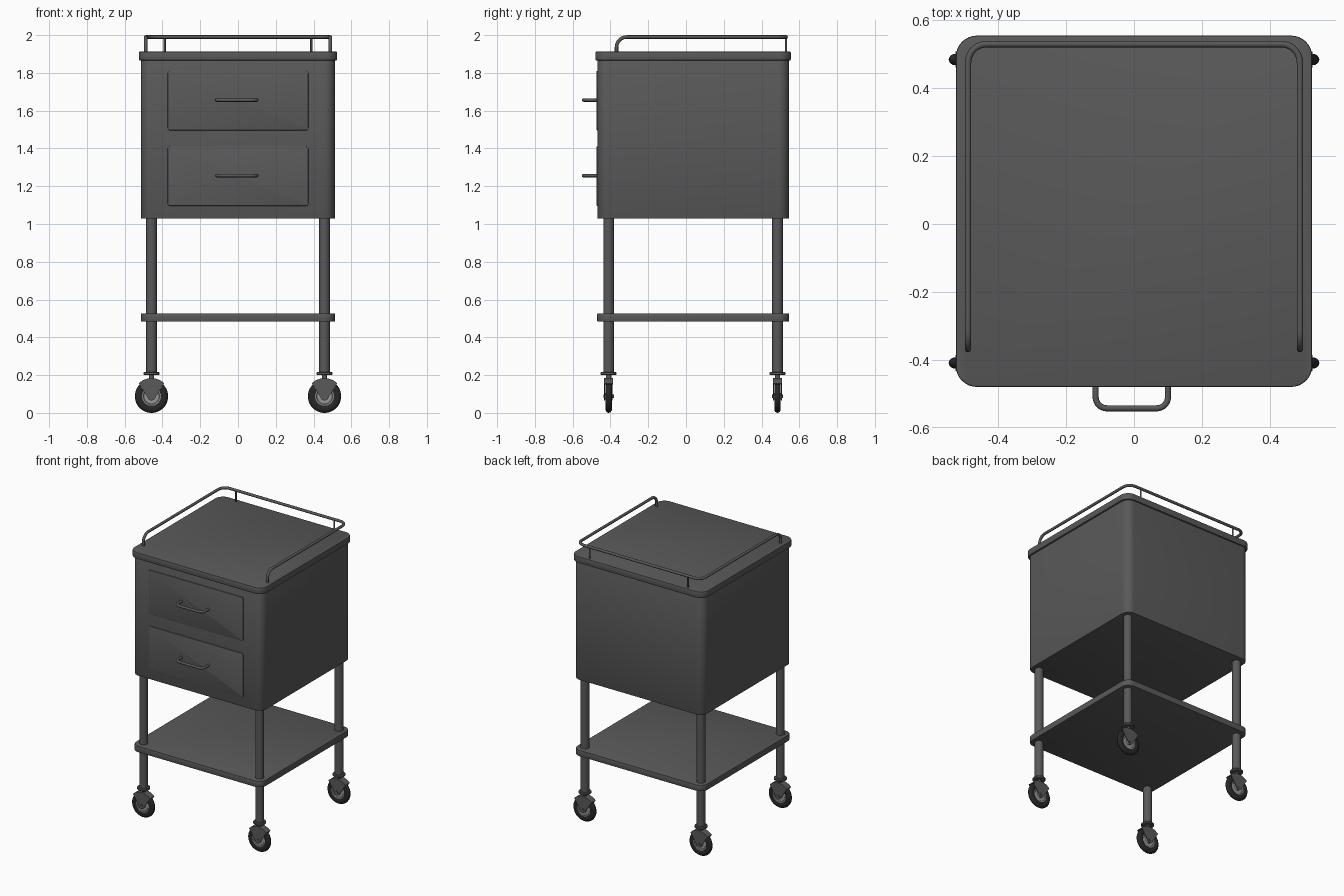
import bpy, bmesh
from math import sin, cos, pi, radians
from mathutils import Vector, Matrix

if "Cube" in bpy.data.objects:
    bpy.data.objects.remove(bpy.data.objects["Cube"])

CY = 0.0375            # centre of the cabinet in y
LX, LY = 0.458, 0.447  # leg offsets from the cabinet centre


def material(name, v):
    m = bpy.data.materials.new(name)
    m.diffuse_color = (v, v, v, 1)
    m.use_nodes = True
    m.node_tree.nodes["Principled BSDF"].inputs["Base Color"].default_value = m.diffuse_color
    return m


BODY = material("dark_grey_paint", 0.1)
TYRE = material("black_rubber", 0.02)
HUB = material("light_grey_metal", 0.3)


def finish(name, bm, mat=BODY, loc=(0, 0, 0)):
    bmesh.ops.recalc_face_normals(bm, faces=bm.faces)
    me = bpy.data.meshes.new(name)
    bm.to_mesh(me)
    bm.free()
    me.materials.append(mat)
    ob = bpy.data.objects.new(name, me)
    ob.location = loc
    bpy.context.collection.objects.link(ob)
    bpy.ops.object.select_all(action='DESELECT')
    bpy.context.view_layer.objects.active = ob
    ob.select_set(True)
    bpy.ops.object.shade_smooth_by_angle(angle=radians(35))
    return ob


def rounded_rect(x0, x1, y0, y1, r, n=8):
    pts = []
    for i, (cx, cy) in enumerate([(x1 - r, y1 - r), (x0 + r, y1 - r), (x0 + r, y0 + r), (x1 - r, y0 + r)]):
        for k in range(n + 1):
            a = (i + k / n) * pi / 2
            pts.append((cx + r * cos(a), cy + r * sin(a)))
    return pts


def prism(name, pts, axis, a, b, bevel=0.0, loc=(0, 0, 0)):
    """Extrude a 2D outline from a to b along z or y."""
    bm = bmesh.new()
    put = (lambda p, d: (p[0], p[1], d)) if axis == 'z' else (lambda p, d: (p[0], d, p[1]))
    f = bm.faces.new([bm.verts.new(put(p, a)) for p in pts])
    ext = bmesh.ops.extrude_face_region(bm, geom=[f], use_keep_orig=True)
    moved = [g for g in ext['geom'] if isinstance(g, bmesh.types.BMVert)]
    bmesh.ops.translate(bm, verts=moved, vec=Vector(put((0, 0), b - a)))
    if bevel:
        rims = [e for e in bm.edges if any(len(q.verts) == len(pts) for q in e.link_faces)]
        bmesh.ops.bevel(bm, geom=rims, offset=bevel, segments=2, profile=0.5, affect='EDGES')
    return finish(name, bm, loc=loc)


def lathe(name, profile, loc, axis='z', mat=BODY, n=40, closed=False):
    """Spin (radius, height) points around z, or around y."""
    bm = bmesh.new()
    vs = [bm.verts.new((r, 0, h)) for r, h in profile]
    es = [bm.edges.new(p) for p in zip(vs, vs[1:])]
    if closed:
        es.append(bm.edges.new((vs[-1], vs[0])))
    bmesh.ops.spin(bm, geom=vs + es, cent=(0, 0, 0), axis=(0, 0, 1), angle=2 * pi, steps=n)
    bmesh.ops.remove_doubles(bm, verts=bm.verts, dist=1e-5)
    if axis == 'y':
        bm.transform(Matrix.Rotation(pi / 2, 4, 'X'))
    return finish(name, bm, mat, loc)


def rod(name, x, y, z0, z1, r, n=24):
    return lathe(name, [(0, z0), (r, z0), (r, z1), (0, z1)], (x, y, 0), n=n)


def tube(name, corners, fillet, r, n=8):
    """Round bar along a path with rounded right-angle corners."""
    P = [Vector(c) for c in corners]
    path = [P[0]]
    for p, q, s in zip(P, P[1:], P[2:]):
        u, v = (p - q).normalized(), (s - q).normalized()
        c = q + (u + v) * fillet
        for k in range(n + 1):
            t = k / n * pi / 2
            path.append(c - v * fillet * cos(t) - u * fillet * sin(t))
    path.append(P[-1])
    cu = bpy.data.curves.new(name, 'CURVE')
    cu.dimensions = '3D'
    cu.bevel_depth, cu.bevel_resolution, cu.use_fill_caps = r, 4, True
    sp = cu.splines.new('POLY')
    sp.points.add(len(path) - 1)
    for pt, co in zip(sp.points, path):
        pt.co = (*co, 1)
    tmp = bpy.data.objects.new(name + "_path", cu)
    bpy.context.collection.objects.link(tmp)
    bpy.context.view_layer.update()
    bm = bmesh.new()
    bm.from_mesh(tmp.to_mesh())
    bpy.data.objects.remove(tmp)
    return finish(name, bm)


# Cabinet, top and lower shelf
prism("cabinet", rounded_rect(-0.513, 0.513, -0.468, 0.545, 0.055), 'z', 1.028, 1.87, 0.004)
prism("top", rounded_rect(-0.525, 0.525, -0.48, 0.555, 0.062), 'z', 1.866, 1.912, 0.005)
prism("shelf", rounded_rect(-0.513, 0.513, -0.47, 0.545, 0.055), 'z', 0.483, 0.527, 0.004)

# Drawers with bent bar handles
for label, zc in (("upper", 1.653), ("lower", 1.253)):
    prism(label + "_drawer", rounded_rect(-0.372, 0.372, zc - 0.157, zc + 0.157, 0.012, 4),
          'y', -0.474, -0.45, 0.003)
    z = zc + 0.003
    tube(label + "_handle", [(-0.113, -0.46, z), (-0.113, -0.543, z), (0.1, -0.543, z), (0.1, -0.46, z)],
         0.033, 0.009)

# Guard rail on three sides, with two back posts
rx, ry, rz = 0.489, 0.53, 1.99
tube("guard_rail", [(-rx, -0.368, 1.905), (-rx, -0.368, rz), (-rx, ry, rz), (rx, ry, rz),
                    (rx, -0.368, rz), (rx, -0.368, 1.905)], 0.055, 0.0095)
for s in (-1, 1):
    rod("rail_post", s * 0.388, ry, 1.905, rz, 0.006, 16)

# Outlines used by the casters, relative to the axle
arc = [radians(45 + 90 * k / 12) for k in range(13)]
foot = [radians(190 + 160 * k / 8) for k in range(9)]
plate = [(0.094 * cos(a), 0.094 * sin(a)) for a in arc] + [(0.022 * cos(a), 0.022 * sin(a)) for a in foot]
cap = [(0.096 * cos(a), 0.096 * sin(a)) for a in arc] + [(0.089 * cos(a), 0.089 * sin(a)) for a in arc[::-1]]
tyre = [(0.05, -0.013), (0.062, -0.016), (0.074, -0.0165), (0.082, -0.012), (0.0865, -0.006), (0.088, 0)]
tyre += [(r, -h) for r, h in tyre[-2::-1]]
hub = [(0, -0.018), (0.018, -0.018), (0.02, -0.008), (0.04, -0.008), (0.044, -0.013), (0.051, -0.013)]
hub += [(r, -h) for r, h in hub[::-1]]

# Four legs, each with a collar, stem, fork and wheel
for sx in (-1, 1):
    for sy in (-1, 1):
        x, y = sx * LX, CY + sy * LY
        axle = (x, y, 0.088)
        rod("leg", x, y, 0.21, 1.04, 0.028, 32)
        lathe("caster_collar", [(0, 0.2), (0.038, 0.2), (0.042, 0.204), (0.042, 0.213), (0.038, 0.217),
                                (0, 0.217)], (x, y, 0))
        rod("caster_stem", x, y, 0.178, 0.205, 0.014)
        prism("fork_crown", cap, 'y', -0.024, 0.024, loc=axle)
        for s in (-1, 1):
            prism("fork_plate", plate, 'y', s * 0.0195, s * 0.024, loc=axle)
        lathe("axle_bolt", [(0, -0.028), (0.009, -0.028), (0.009, 0.028), (0, 0.028)], axle, 'y', n=20)
        lathe("wheel_tyre", tyre, axle, 'y', TYRE, 48, closed=True)
        lathe("wheel_hub", hub, axle, 'y', HUB)
